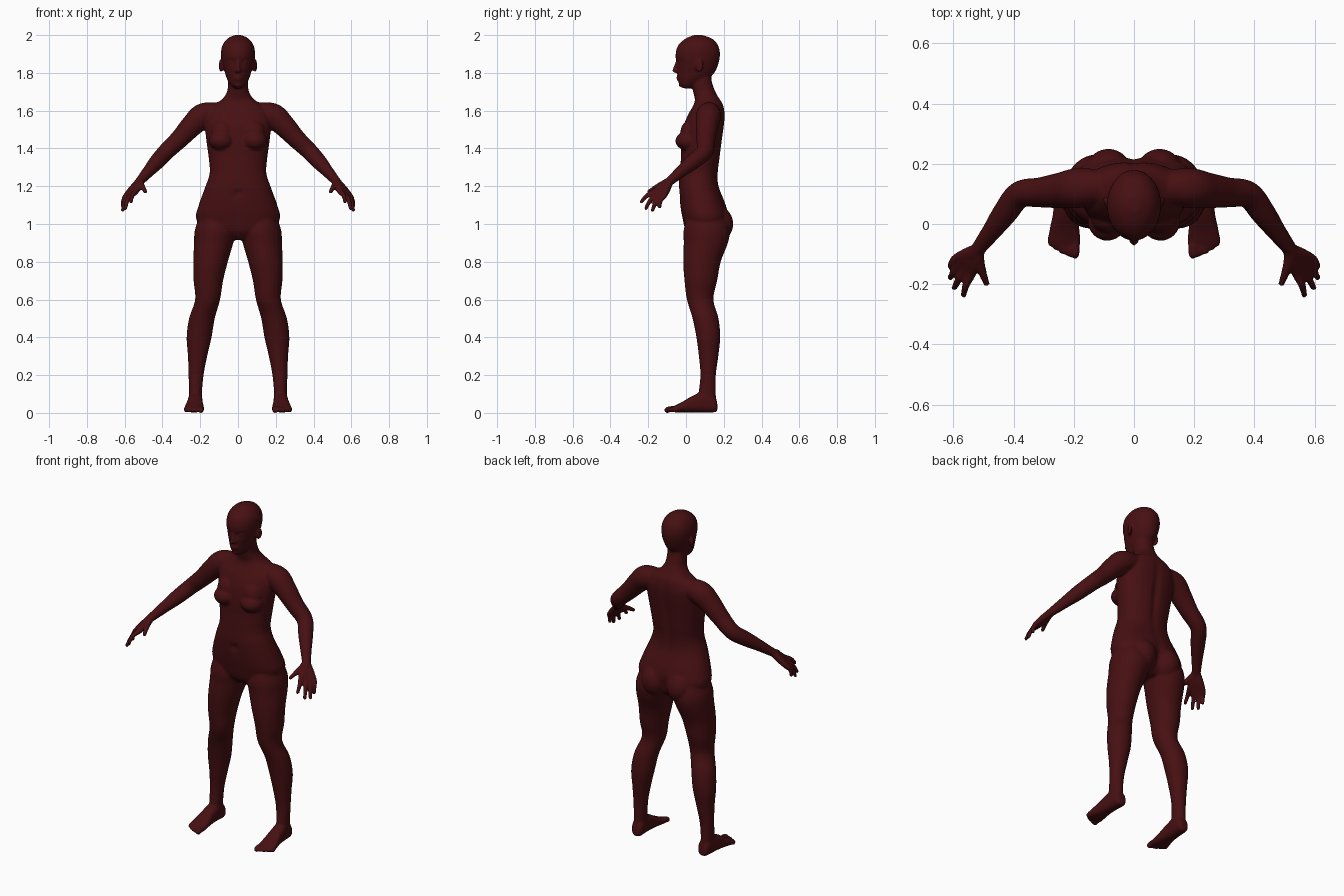
import bpy
import bmesh
import math
from mathutils import Vector, Matrix

SEGMENTS = 40
STEPS = 6

default_cube = bpy.data.objects.get("Cube")
if default_cube:
    bpy.data.objects.remove(default_cube, do_unlink=True)

skin = bpy.data.materials.new("dark_red_skin")
skin.use_nodes = True
skin_colour = (.062, .005, .006, 1)
skin.diffuse_color = skin_colour
skin_shader = next(n for n in skin.node_tree.nodes if n.type == "BSDF_PRINCIPLED")
skin_shader.inputs["Base Color"].default_value = skin_colour
skin_shader.inputs["Roughness"].default_value = .6


def smooth_rows(rows):
    """Catmull-Rom interpolation of rows of numbers."""
    rows = [Vector(row) for row in rows]
    padded = [rows[0]] + rows + [rows[-1]]
    result = []
    for before, start, end, after in zip(padded, padded[1:], padded[2:], padded[3:]):
        for step in range(STEPS):
            t = step / STEPS
            slope_in, slope_out = (end - before) / 2, (after - start) / 2
            bend = 3 * (end - start) - 2 * slope_in - slope_out
            twist = 2 * (start - end) + slope_in + slope_out
            result.append(start + slope_in * t + bend * t * t + twist * t * t * t)
    return result + [rows[-1]]


def skin_rings(bm, rings):
    """Bridge rings of points into a closed tube."""
    loops = [[bm.verts.new(point) for point in ring] for ring in rings]
    for lower, upper in zip(loops, loops[1:]):
        for i in range(SEGMENTS):
            j = (i + 1) % SEGMENTS
            bm.faces.new((lower[i], lower[j], upper[j], upper[i]))
    bm.faces.new(loops[0][::-1])
    bm.faces.new(loops[-1])
    return [vert for loop in loops for vert in loop]


def unit_ring(power=2):
    """Rounded outline; a higher power makes it boxier."""
    for i in range(SEGMENTS):
        angle = math.tau * i / SEGMENTS
        c, s = math.cos(angle), math.sin(angle)
        yield (math.copysign(abs(c) ** (2 / power), c),
               math.copysign(abs(s) ** (2 / power), s))


def loft(bm, rows, side=1, power=2, along_y=False):
    """Rows: position along axis, centre x, half width, near limit, far limit."""
    rings = []
    for pos, centre, half, near, far in smooth_rows(rows):
        mid, depth = (near + far) / 2, (far - near) / 2
        ring = []
        for u, v in unit_ring(power):
            x, w = side * (centre + half * u), mid + depth * v
            ring.append((x, pos, w) if along_y else (x, w, pos))
        rings.append(ring)
    return skin_rings(bm, rings)


def limb(bm, rows, side=1):
    """Round tube; rows hold x, y, z and radius."""
    path = smooth_rows(rows)
    rings = []
    for i, row in enumerate(path):
        ahead = path[min(i + 1, len(path) - 1)].xyz - path[max(i - 1, 0)].xyz
        turn = ahead.to_track_quat("Z", "Y")
        ring = [row.xyz + turn @ Vector((u, v, 0)) * row.w for u, v in unit_ring()]
        rings.append([(side * p.x, p.y, p.z) for p in ring])
    skin_rings(bm, rings)
    tip = path[-1]
    blob(bm, tip.xyz, [tip.w] * 3, side)


def blob(bm, centre, size, side=1, tilt=0):
    """Stretched ball."""
    x, y, z = centre
    matrix = (Matrix.Translation((side * x, y, z))
              @ Matrix.Rotation(side * tilt, 4, "Z") @ Matrix.Diagonal((*size, 1)))
    bmesh.ops.create_uvsphere(bm, u_segments=32, v_segments=20, radius=1, matrix=matrix)


def dent(verts, centre, size, push):
    """Push points along y with a soft falloff."""
    for vert in verts:
        gap = vert.co - Vector(centre)
        reach = sum((g / s) ** 2 for g, s in zip(gap, size))
        vert.co.y += push * math.exp(-reach)


bm = bmesh.new()

# Torso and neck
torso = loft(bm, [
    (.915, 0, .07, .04, .16), (.96, 0, .18, 0, .21), (1.03, 0, .222, -.018, .228),
    (1.1, 0, .208, -.03, .212), (1.2, 0, .172, -.037, .174), (1.27, 0, .15, -.033, .17),
    (1.35, 0, .155, -.027, .18), (1.43, 0, .166, -.025, .19), (1.52, 0, .175, -.012, .202),
    (1.58, 0, .17, .012, .206), (1.63, 0, .13, .04, .198), (1.66, 0, .085, .047, .18),
    (1.7, 0, .058, .038, .156), (1.75, 0, .053, .03, .138), (1.8, 0, .05, .04, .13)],
    power=2.3)
dent(torso, (0, .2, 1.4), (.02, .08, .2), -.012)
dent(torso, (0, .23, 1.0), (.016, .09, .07), -.02)
dent(torso, (0, -.035, 1.16), (.012, .03, .014), .014)

# Head, with hollows for the eyes
head = loft(bm, [
    (1.718, 0, .02, -.015, .03), (1.735, 0, .038, -.034, .06), (1.765, 0, .057, -.042, .11),
    (1.8, 0, .069, -.047, .15), (1.85, 0, .083, -.052, .172), (1.9, 0, .09, -.055, .18),
    (1.945, 0, .083, -.042, .17), (1.98, 0, .058, -.005, .14), (2, 0, .02, .04, .09)])
limb(bm, [(0, -.046, 1.865, .007), (0, -.055, 1.835, .009), (0, -.061, 1.812, .012)])
blob(bm, (0, -.04, 1.776), (.024, .012, .006))
blob(bm, (0, -.038, 1.764), (.02, .012, .006))
blob(bm, (0, -.026, 1.737), (.02, .014, .012))

for side in (1, -1):
    # Face details
    dent(head, (side * .036, -.042, 1.855), (.02, .03, .014), .013)
    blob(bm, (.035, -.025, 1.855), (.016, .014, .011), side)
    blob(bm, (.01, -.054, 1.809), (.009, .01, .008), side)
    blob(bm, (.09, .07, 1.838), (.009, .024, .036), side, tilt=-.4)

    # Chest and seat
    blob(bm, (.088, .012, 1.44), (.066, .068, .052), side, tilt=.2)
    blob(bm, (.083, .02, 1.48), (.06, .05, .07), side)
    blob(bm, (.085, .155, 1.0), (.084, .095, .1), side)

    # Leg
    loft(bm, [
        (1.05, .12, .08, .01, .2), (.97, .12, .108, -.012, .23), (.9, .129, .104, -.012, .222),
        (.8, .145, .091, -.015, .184), (.7, .157, .078, -.008, .165),
        (.6, .161, .066, .005, .145), (.5, .191, .068, .035, .172), (.4, .206, .066, .055, .181),
        (.3, .214, .051, .068, .171), (.2, .222, .04, .076, .158), (.1, .225, .034, .066, .158),
        (.03, .225, .036, .06, .163)], side)

    # Foot
    loft(bm, [
        (.166, .223, .02, .01, .05), (.15, .223, .034, .003, .09), (.09, .226, .038, .003, .11),
        (.03, .228, .042, .003, .088), (-.02, .231, .05, .003, .058),
        (-.06, .232, .054, .003, .038), (-.075, .232, .05, .006, .03)],
        side, power=2.6, along_y=True)
    for toe in range(5):
        x, radius = .196 + .02 * toe, .012 if toe else .016
        tip = -.1 + .0025 * toe * toe
        limb(bm, [(x, -.05, .02, radius), (x, tip + .015, .02, radius),
                  (x, tip, .015, radius)], side)

    # Arm
    limb(bm, [
        (.08, .125, 1.59, .052), (.18, .12, 1.575, .066), (.24, .112, 1.525, .06),
        (.31, .105, 1.45, .05), (.38, .097, 1.383, .045), (.43, .035, 1.328, .041),
        (.47, -.02, 1.283, .033), (.508, -.07, 1.24, .026), (.53, -.1, 1.215, .022)], side)

    # Hand: four fingers fanned from the wrist, then the thumb
    wrist = Vector((.515, -.08, 1.235))
    knuckles = Vector((.541, -.166, 1.172)), Vector((.592, -.116, 1.15))
    tips = [(.566, -.236, 1.118), (.597, -.212, 1.083), (.61, -.177, 1.073), (.609, -.14, 1.09)]
    for i, tip in enumerate(tips):
        knuckle = knuckles[0].lerp(knuckles[1], i / 3)
        middle = knuckle.lerp(Vector(tip), .5) + Vector((.006, -.006, .005))
        palm = wrist.lerp(knuckle, .5)
        limb(bm, [(*wrist, .018), (*palm, .02), (*knuckle, .016), (*middle, .0125),
                  (*tip, .0105)], side)
    limb(bm, [(*wrist, .018), (.516, -.12, 1.212, .019), (.502, -.165, 1.19, .014),
              (.49, -.197, 1.171, .011)], side)

bmesh.ops.recalc_face_normals(bm, faces=bm.faces)
mesh = bpy.data.meshes.new("body")
bm.to_mesh(mesh)
bm.free()
mesh.materials.append(skin)
body = bpy.data.objects.new("body", mesh)
bpy.context.collection.objects.link(body)

# Fuse the parts into one soft skin
fuse = body.modifiers.new("fuse", "REMESH")
fuse.mode = "VOXEL"
fuse.voxel_size = .006
fuse.use_smooth_shade = True
soften = body.modifiers.new("soften", "SMOOTH")
soften.factor = .5
soften.iterations = 7
